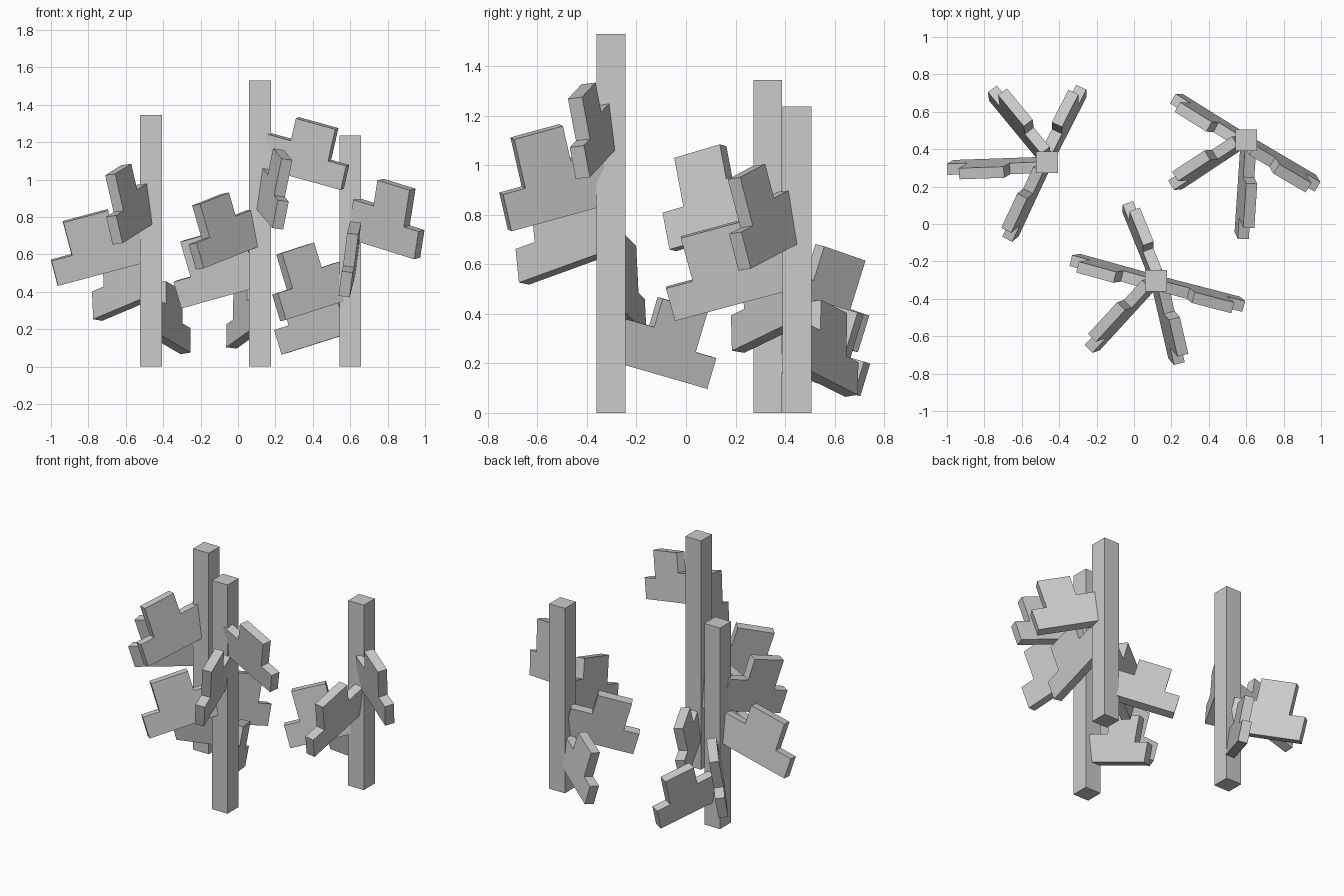
import bpy, bmesh
from math import radians
from mathutils import Matrix, Vector

if "Cube" in bpy.data.objects:
    bpy.data.objects.remove(bpy.data.objects["Cube"])

# Stepped plate outline, in fractions of length (outward) and height (up)
PROFILE = [(0, 0), (1, 0), (1, .43), (.78, .43), (.78, 1), (.3, 1), (.3, .6), (0, .6)]
THICK = 0.06
POST = 0.116
TILT = 15  # every plate droops outward by this many degrees


def add_object(name, bm):
    bmesh.ops.recalc_face_normals(bm, faces=bm.faces)
    mesh = bpy.data.meshes.new(name)
    bm.to_mesh(mesh)
    bm.free()
    obj = bpy.data.objects.new(name, mesh)
    bpy.context.collection.objects.link(obj)
    return obj


def add_post(name, x, y, height):
    bm = bmesh.new()
    bmesh.ops.create_cube(bm, size=1, matrix=Matrix.Translation((x, y, height / 2))
                          @ Matrix.Diagonal((POST, POST, height, 1)))
    add_object(name, bm)


def add_plate(name, x, y, azimuth, z, length, height, lean):
    bm = bmesh.new()
    face = bm.faces.new([bm.verts.new((u * length, -THICK / 2, v * height)) for u, v in PROFILE])
    side = bmesh.ops.extrude_face_region(bm, geom=[face])
    bmesh.ops.translate(bm, vec=Vector((0, THICK, 0)),
                        verts=[g for g in side["geom"] if isinstance(g, bmesh.types.BMVert)])
    obj = add_object(name, bm)
    # lean sideways about the bottom edge, droop, then turn around the post
    obj.matrix_world = (Matrix.Translation((x, y, z))
                        @ Matrix.Rotation(radians(azimuth), 4, 'Z')
                        @ Matrix.Rotation(radians(TILT), 4, 'Y')
                        @ Matrix.Rotation(radians(-lean), 4, 'X'))


# Each post: x, y, height, then plates (azimuth, base z, length, height, lean)
POSTS = {
    "left": (-.465, .33, 1.345, [
        (129.5, .37, .465, .36, -9),
        (63, .18, .42, .32, 8),
        (182, .57, .517, .323, 8),
        (245, .77, .438, .36, -7)]),
    "middle": (.118, -.303, 1.53, [
        (112, .21, .423, .30, -7),
        (164.5, .43, .445, .345, 7),
        (-14.5, 1.07, .47, .31, -7),
        (-77, .85, .435, .362, 8),
        (227.5, .65, .493, .33, -8)]),
    "right": (.60, .448, 1.237, [
        (148, .18, .43, .32, 8),
        (213.5, .362, .445, .347, -8),
        (-93.8, .507, .51, .32, 8),
        (-30.5, .69, .43, .36, -8)]),
}

for label, (px, py, post_height, plates) in POSTS.items():
    add_post(f"{label}_post", px, py, post_height)
    for i, plate in enumerate(plates, 1):
        add_plate(f"{label}_plate_{i}", px, py, *plate)
